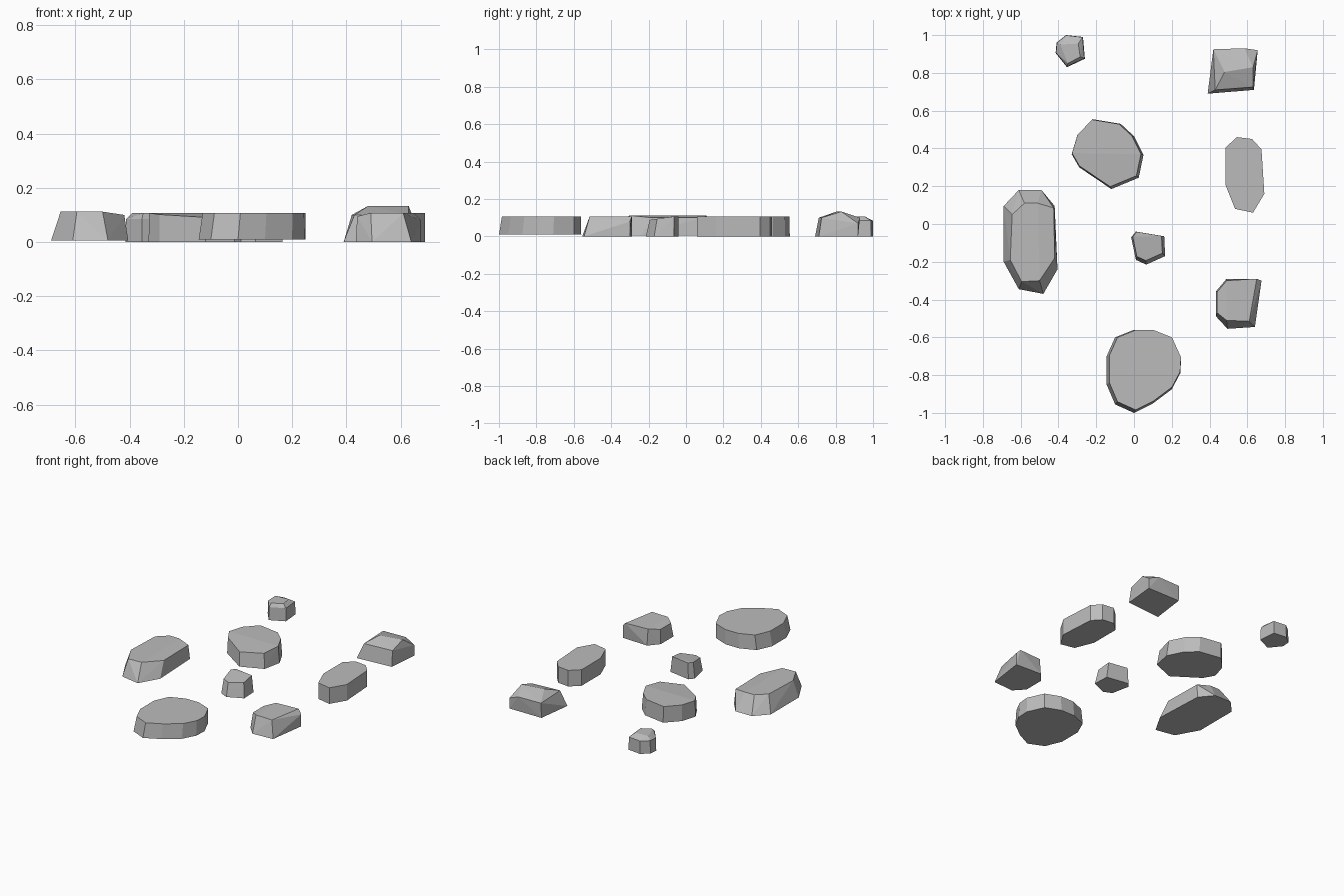
import bpy
import bmesh
from math import radians
from mathutils import Vector

default_cube = bpy.data.objects.get("Cube")
if default_cube:
    bpy.data.objects.remove(default_cube, do_unlink=True)

HEIGHT = 0.107

# One grey stone material
stone_grey = bpy.data.materials.new("stone grey")
stone_grey.use_nodes = True
stone_grey.diffuse_color = (0.5, 0.5, 0.5, 1)
shader = stone_grey.node_tree.nodes["Principled BSDF"]
shader.inputs["Base Color"].default_value = stone_grey.diffuse_color
shader.inputs["Roughness"].default_value = 0.9


def level(outline, z):
    """Lift a flat outline to one height."""
    return [Vector((x, y, z)) for x, y in outline]


def tapered_top(outline, anchor, scale, z=HEIGHT):
    """Shrink an outline towards an anchor point, so the far sides slope."""
    ax, ay = anchor
    shrunk = [(ax + (x - ax) * scale, ay + (y - ay) * scale) for x, y in outline]
    return level(shrunk, z)


def make_stone(name, base, top, ground=0.0):
    """Wrap a ground outline and its chipped upper corners in flat facets."""
    bm = bmesh.new()
    for point in level(base, ground) + [Vector(p) for p in top]:
        bm.verts.new(point)
    hull = bmesh.ops.convex_hull(bm, input=bm.verts[:])
    spare = set(hull["geom_interior"]) | set(hull["geom_unused"])
    loose = [v for v in spare if isinstance(v, bmesh.types.BMVert)]
    bmesh.ops.delete(bm, geom=loose, context="VERTS")
    bmesh.ops.dissolve_limit(bm, angle_limit=radians(1),
                             verts=bm.verts[:], edges=bm.edges[:])
    bmesh.ops.recalc_face_normals(bm, faces=bm.faces[:])
    mesh = bpy.data.meshes.new(name)
    bm.to_mesh(mesh)
    bm.free()
    mesh.materials.append(stone_grey)
    stone = bpy.data.objects.new(name, mesh)
    bpy.context.collection.objects.link(stone)
    return stone


# Large round stone at the front, steep on its right-rear side
outline = [(-.1, -.6), (0, -.56), (.1, -.56), (.2, -.6), (.25, -.71), (.245, -.79),
           (.2, -.875), (.1, -.95), (0, -1), (-.1, -.955), (-.145, -.85), (-.145, -.7)]
make_stone("front_round_stone", outline,
           tapered_top(outline, anchor=(.22, -.6), scale=.96), ground=.01)

# Round stone behind the centre, its top dipping to the front
outline = [(-.3, .47), (-.22, .555), (-.07, .53), (0, .465), (.05, .365),
           (.025, .245), (-.12, .185), (-.29, .3), (-.33, .37)]
top = tapered_top(outline, anchor=(-.28, .5), scale=.96)
for corner in top:
    corner.z -= max(0, .37 - corner.y) * .09
make_stone("rear_round_stone", outline, top)

# Long stone on the right-hand side, bevelled all round
outline = [(-.69, .095), (-.61, .18), (-.49, .18), (-.42, .095),
           (-.405, -.24), (-.48, -.37), (-.61, -.345), (-.69, -.2)]
top = [(-.645, .05), (-.58, .11), (-.51, .11), (-.5, -.3), (-.595, -.305), (-.655, -.19)]
make_stone("long_bevelled_stone", outline,
           level(top, .112) + level([(-.425, .085), (-.42, -.18)], .1), ground=.005)

# Long straight-sided stone on the left-hand side
outline = [(.485, .405), (.545, .46), (.625, .45), (.675, .395),
           (.69, .16), (.63, .06), (.535, .08), (.485, .205)]
make_stone("long_upright_stone", outline, level(outline, HEIGHT))

# Small stone in the middle
outline = [(-.015, -.07), (.01, -.04), (.16, -.065), (.165, -.17),
           (.065, -.215), (.01, -.19)]
top = tapered_top(outline, anchor=(.05, -.05), scale=.87)
for corner in top:
    corner.z -= max(0, -.07 - corner.y) * .15
make_stone("small_middle_stone", outline, top)

# Small stone at the very back, with a chipped upper rear edge
outline = [(-.41, .96), (-.36, 1), (-.27, .99), (-.26, .875), (-.355, .83), (-.415, .905)]
rim = tapered_top(outline, anchor=(-.34, .95), scale=.97, z=.085)
ridge = level([(-.295, .955), (-.39, .95), (-.285, .885), (-.35, .85)], HEIGHT)
make_stone("small_back_stone", outline, rim + ridge)

# Wedge stone at the back, with a ridge across its top
outline = [(.39, .69), (.635, .71), (.655, .92), (.42, .92)]
shoulder = level([(.43, .71), (.63, .725), (.42, .925), (.585, .93)], .1)
ridge = level([(.48, .805), (.63, .83)], .133)
chip = level([(.655, .92)], .07)
make_stone("ridged_back_stone", outline, shoulder + ridge + chip)

# Squat stone at the front, with a sloping cut on its outer side
outline = [(.435, -.49), (.495, -.555), (.64, -.545), (.675, -.3), (.49, -.29), (.435, -.355)]
crest = level([(.49, -.3), (.65, -.29), (.61, -.515), (.49, -.51)], HEIGHT)
edge = level([(.44, -.36), (.44, -.47)], .095)
chip = level([(.675, -.3)], .08)
make_stone("chipped_front_stone", outline, crest + edge + chip)
